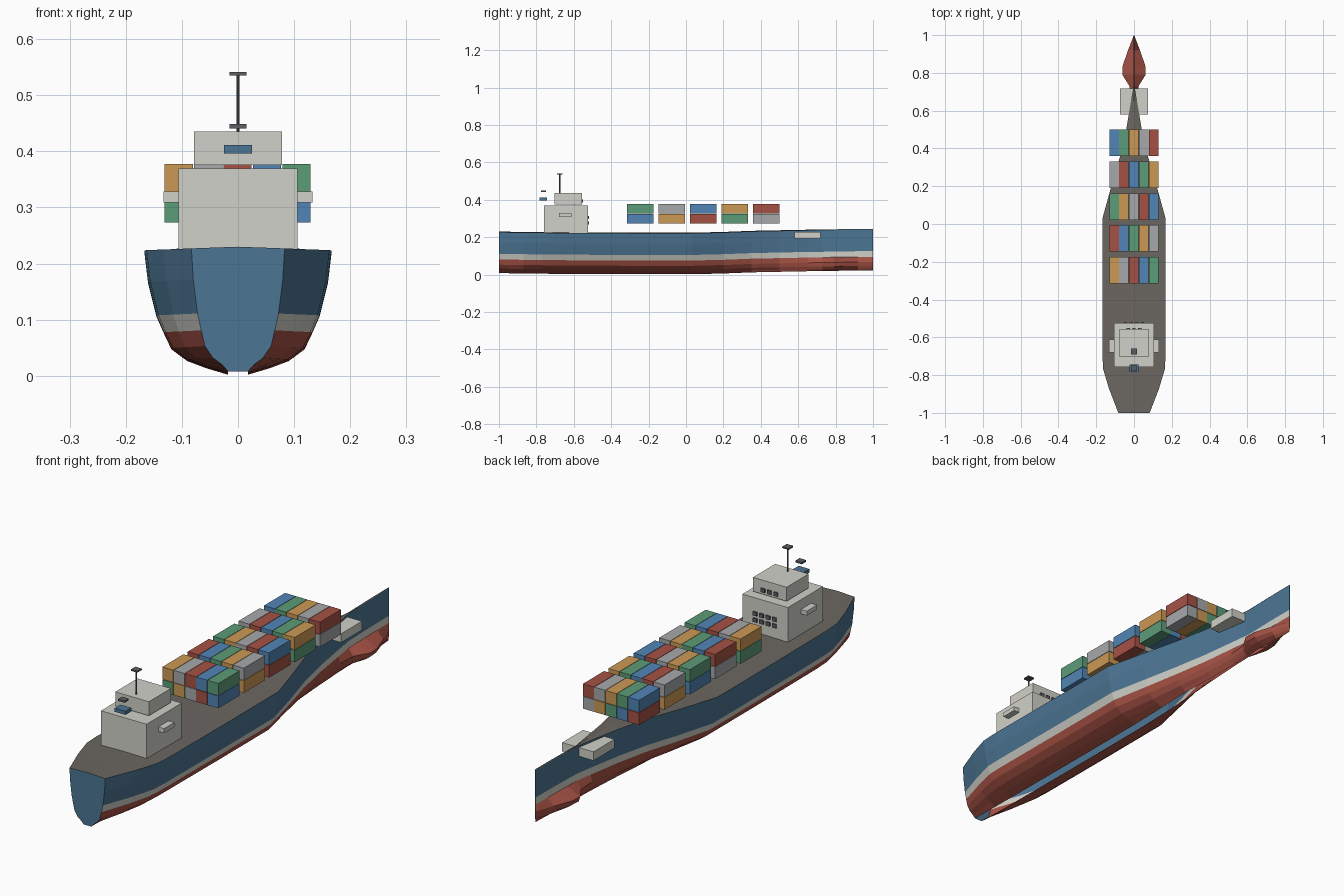
import bpy
import bmesh

if "Cube" in bpy.data.objects:
    bpy.data.objects.remove(bpy.data.objects["Cube"], do_unlink=True)


def linear(c):
    return c / 12.92 if c <= 0.04045 else ((c + 0.055) / 1.055) ** 2.4


def material(name, r, g, b):
    m = bpy.data.materials.new(name)
    m.use_nodes = True
    col = (linear(r), linear(g), linear(b), 1)
    m.diffuse_color = col
    bsdf = m.node_tree.nodes["Principled BSDF"]
    bsdf.inputs["Base Color"].default_value = col
    bsdf.inputs["Roughness"].default_value = 0.8
    return m


HULL_BLUE = material("hull_blue", 0.30, 0.46, 0.58)
RED = material("red", 0.65, 0.32, 0.27)
LIGHT = material("light_grey", 0.82, 0.82, 0.79)
DECK = material("deck_brown_grey", 0.42, 0.40, 0.38)
DARK = material("dark_grey", 0.36, 0.37, 0.39)
BLUE = material("container_blue", 0.32, 0.52, 0.71)
GREEN = material("container_green", 0.36, 0.61, 0.47)
ORANGE = material("container_orange", 0.80, 0.60, 0.33)
GREY = material("container_grey", 0.65, 0.66, 0.67)


def finish(bm, name, mats):
    mesh = bpy.data.meshes.new(name)
    bm.to_mesh(mesh)
    bm.free()
    for m in mats:
        mesh.materials.append(m)
    obj = bpy.data.objects.new(name, mesh)
    bpy.context.collection.objects.link(obj)
    return obj


def box(name, xs, ys, zs, mat):
    """Box between the given lower and upper limits on each axis."""
    bm = bmesh.new()
    bmesh.ops.create_cube(bm, size=1)
    for v in bm.verts:
        v.co = [lo + (c + 0.5) * (hi - lo)
                for c, (lo, hi) in zip(v.co, (xs, ys, zs))]
    return finish(bm, name, [mat])


# Hull stations: y, half width at deck, lift, width of the bow bulge
STATIONS = [
    (-1, .083, .006, 0), (-.87, .133, .004, 0), (-.77, .163, .003, 0),
    (-.7, .167, .002, 0), (-.3, .167, 0, 0), (.03, .167, 0, 0),
    (.2, .12, .004, 0), (.35, .076, .01, 0), (.5, .041, .013, 0),
    (.65, .016, .016, .008), (.73, .003, .017, .022), (.79, .002, .018, .06),
    (.84, .002, .019, .058), (.92, .002, .02, .03), (1, .001, .02, 0),
]
# Cross-section from deck edge to keel: width fraction, height, bulge share
SECTION = [
    (1, .221, 0), (.96, .165, 0), (.87, .105, 0), (.79, .075, 0),
    (.71, .047, 1), (.54, .026, .9), (.33, .013, .6), (0, .002, .1),
]


def build_hull():
    bm = bmesh.new()
    rings = []
    for y, w, lift, bulge in STATIONS:
        half = []
        for frac, z, share in SECTION:
            x = w * frac + bulge * share
            if frac == 0:
                x = min(.018, w * .22) + bulge * share
            half.append((x, z + lift))
        right = [bm.verts.new((-x, y, z)) for x, z in reversed(half)]
        left = [bm.verts.new((x, y, z)) for x, z in half]
        crown = bm.verts.new((0, y, half[0][1] + .003))
        rings.append(right + [crown] + left)
    n = len(SECTION)
    for a, b in zip(rings, rings[1:]):
        for i in range(2 * n):
            f = bm.faces.new((a[i], a[i + 1], b[i + 1], b[i]))
            strip = min(abs(i - n + 1), abs(i - n))
            # deck, two blue strips, white band, red underbody
            f.material_index = (0, 1, 1, 2)[strip] if strip < 4 else 3
    # Flat transom at the stern and a narrow stem at the bow
    bm.faces.new(rings[0]).material_index = 1
    bm.faces.new(rings[-1]).material_index = 1
    bmesh.ops.recalc_face_normals(bm, faces=bm.faces)
    # The keel slot is open, so orient everything by the deck
    bm.faces.ensure_lookup_table()
    if bm.faces[n].normal.z < 0:
        bmesh.ops.reverse_faces(bm, faces=bm.faces)
    return finish(bm, "hull", [DECK, HULL_BLUE, LIGHT, RED])


build_hull()

# Containers: five rows, five columns, two layers, colours in a repeating cycle
CYCLE = [BLUE, GREEN, ORANGE, GREY, RED]
for row in range(5):
    y = -.315 + row * .1685
    for col in range(5):
        x = -.131 + col * .0525
        for layer in range(2):
            z = .273 + layer * .053
            mat = CYCLE[(2 + 2 * row + col + layer - 1) % 5]
            box(f"container_{row}_{col}_{layer}", (x, x + .0505),
                (y, y + .14), (z, z + .051), mat)

# Deckhouse
box("deckhouse", (-.106, .106), (-.758, -.525), (.222, .369), LIGHT)
box("bridge", (-.078, .078), (-.703, -.556), (.376, .435), LIGHT)
for side, name in ((-1, "right"), (1, "left")):
    x = sorted((side * .1, side * .133))
    box(f"{name}_bridge_wing", x, (-.68, -.612), (.309, .328), LIGHT)

# Windows facing the containers
for col in range(4):
    x = -.045 + col * .03
    for row in range(2):
        z = .277 + row * .027
        box(f"deckhouse_window_{row}_{col}", (x - .009, x + .009),
            (-.528, -.519), (z - .008, z + .008), DARK)
for col in range(3):
    x = -.03 + col * .03
    box(f"bridge_window_{col}", (x - .009, x + .009),
        (-.559, -.550), (.386, .402), DARK)

# Mast, signal plates and stern panel
bpy.ops.mesh.primitive_cylinder_add(vertices=8, radius=.003, depth=.104,
                                    location=(0, -.675, .487))
mast = bpy.context.object
mast.name = "mast"
mast.data.materials.append(DARK)
box("mast_top", (-.015, .015), (-.69, -.66), (.535, .541), DARK)
box("stern_light", (-.015, .015), (-.775, -.748), (.441, .449), DARK)
box("stern_panel", (-.025, .025), (-.783, -.744), (.396, .411), HULL_BLUE)

# Cross box through the bow
box("bow_box", (-.073, .073), (.58, .718), (.192, .229), LIGHT)
